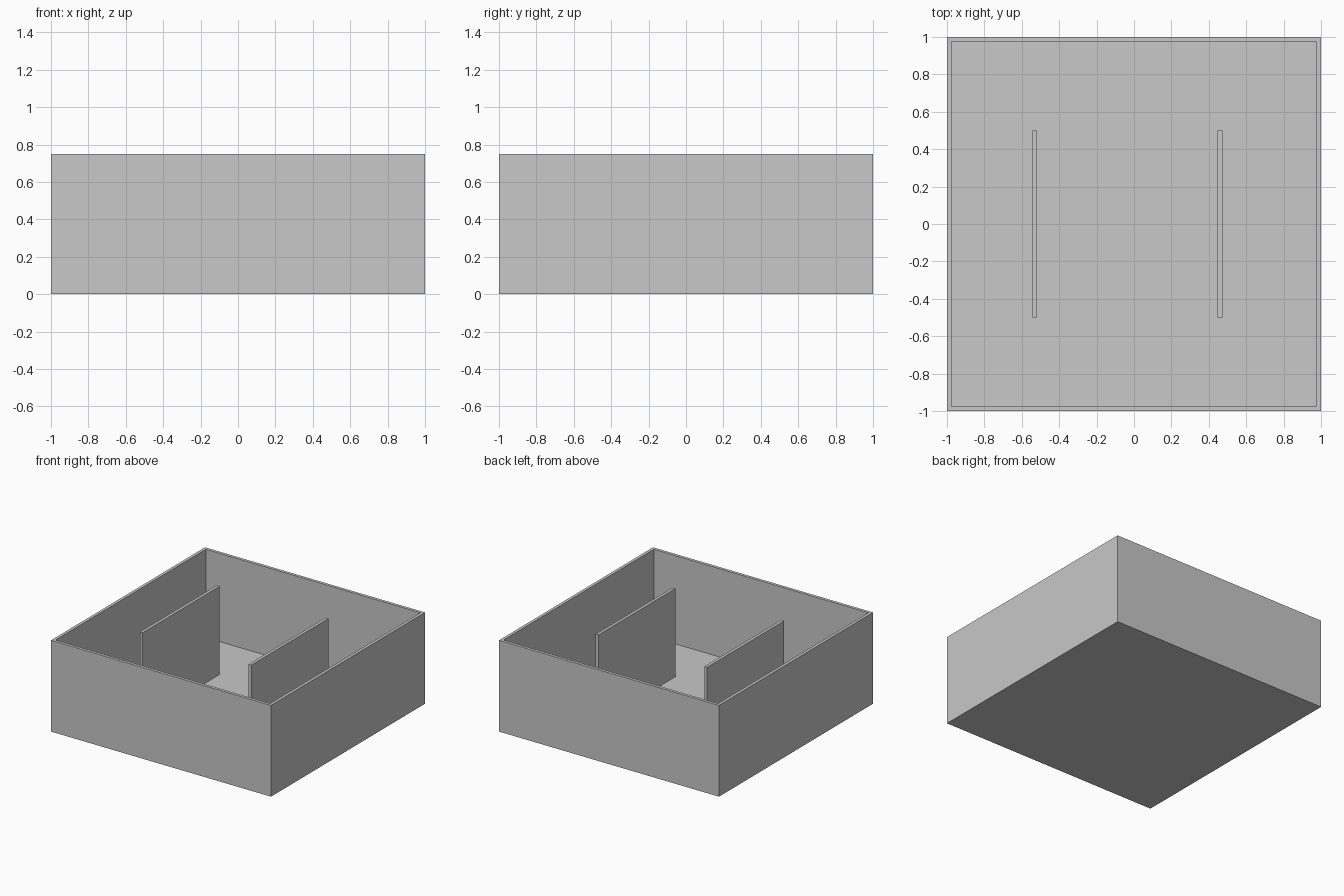
import bpy

if "Cube" in bpy.data.objects:
    bpy.data.objects.remove(bpy.data.objects["Cube"])

H = 0.75      # overall height
T = 0.025     # sheet thickness

grey = bpy.data.materials.new("plain grey")
grey.diffuse_color = (0.58, 0.58, 0.58, 1)
grey.use_nodes = True
grey.node_tree.nodes["Principled BSDF"].inputs["Base Color"].default_value = grey.diffuse_color


def finish(obj, name):
    obj.name = name
    obj.data.materials.append(grey)
    return obj


def box(name, x0, x1, y0, y1, z0, z1):
    bpy.ops.mesh.primitive_cube_add(
        size=1, location=((x0 + x1) / 2, (y0 + y1) / 2, (z0 + z1) / 2))
    obj = bpy.context.object
    obj.scale = (x1 - x0, y1 - y0, z1 - z0)
    bpy.ops.object.transform_apply(location=False, rotation=False, scale=True)
    return finish(obj, name)


# open tray: floor and four walls in one closed shell
I = 1 - T
rings = [(1, 0), (1, H), (I, H), (I, T)]
verts = [(sx * r, sy * r, z) for r, z in rings
         for sx, sy in ((-1, -1), (1, -1), (1, 1), (-1, 1))]
faces = [(3, 2, 1, 0), (12, 13, 14, 15)]
for k in range(3):
    for i in range(4):
        j = (i + 1) % 4
        faces.append((4 * k + i, 4 * k + j, 4 * k + 4 + j, 4 * k + 4 + i))
mesh = bpy.data.meshes.new("tray")
mesh.from_pydata(verts, [], faces)
tray = bpy.data.objects.new("tray", mesh)
bpy.context.collection.objects.link(tray)
finish(tray, "tray")

# two upright dividers standing on the floor
for name, x in (("left_divider", -0.53), ("right_divider", 0.46)):
    box(name, x - T / 2, x + T / 2, -0.5, 0.5, T, H)
